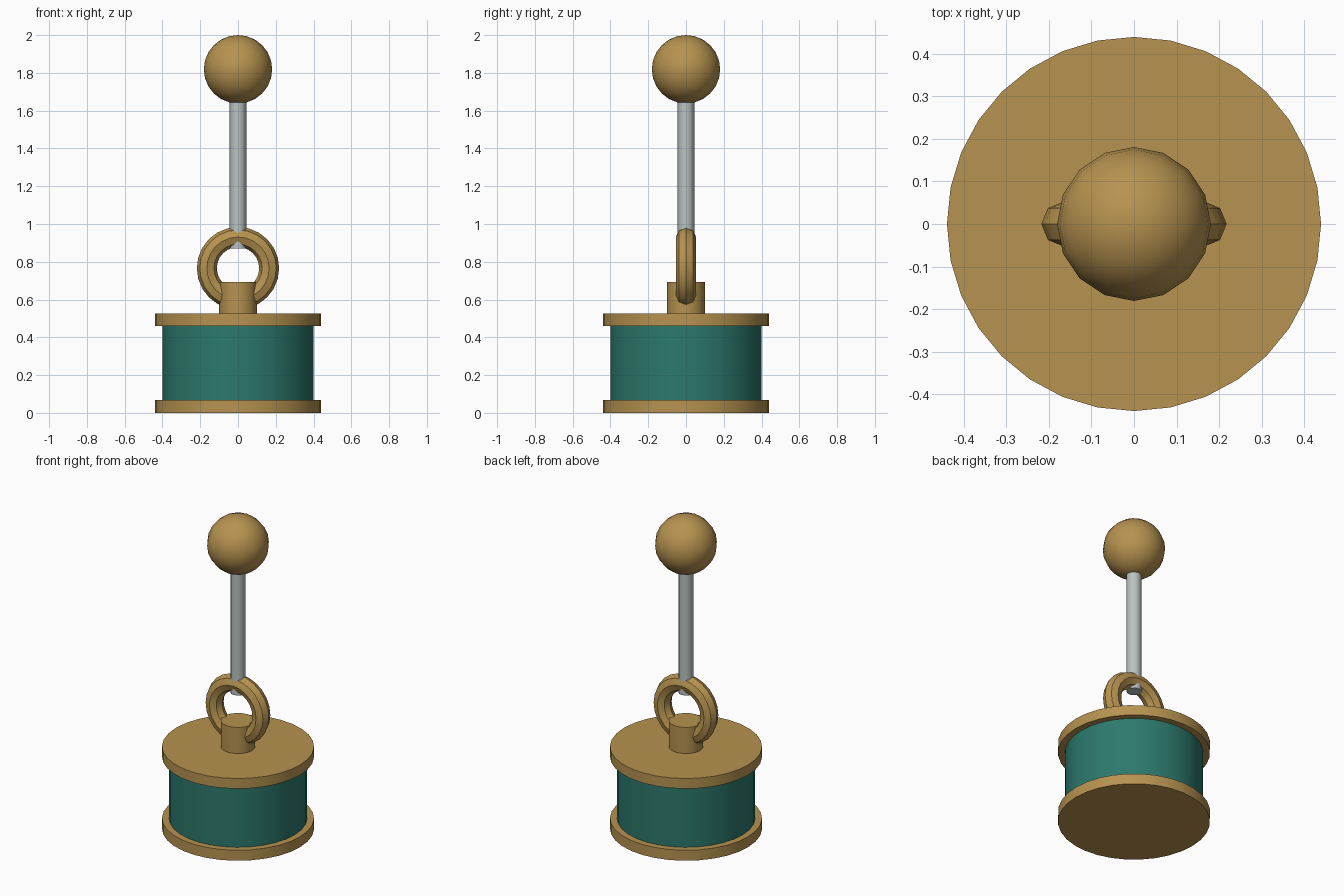
import bpy, math

if "Cube" in bpy.data.objects:
    bpy.data.objects.remove(bpy.data.objects["Cube"])


def material(name, rgb):
    m = bpy.data.materials.new(name)
    m.diffuse_color = (*rgb, 1)
    m.use_nodes = True
    m.node_tree.nodes["Principled BSDF"].inputs["Base Color"].default_value = m.diffuse_color
    return m


brass = material("brass", (0.47, 0.29, 0.08))
teal = material("teal", (0.025, 0.19, 0.15))
steel = material("steel", (0.48, 0.55, 0.53))


def finish(name, mat):
    ob = bpy.context.object
    ob.name = name
    ob.data.materials.append(mat)
    bpy.ops.object.shade_smooth_by_angle(angle=math.radians(40))


def cylinder(name, r, z0, z1, sides, mat):
    bpy.ops.mesh.primitive_cylinder_add(vertices=sides, radius=r, depth=z1 - z0,
                                        location=(0, 0, (z0 + z1) / 2))
    finish(name, mat)


# weight drum between two flanges
cylinder("bottom_flange", 0.44, 0.0, 0.067, 32, brass)
cylinder("drum", 0.40, 0.05, 0.48, 32, teal)
cylinder("top_flange", 0.44, 0.46, 0.525, 32, brass)

# neck and upright ring
cylinder("neck", 0.10, 0.51, 0.692, 16, brass)
bpy.ops.mesh.primitive_torus_add(major_radius=0.165, minor_radius=0.053,
                                 major_segments=24, minor_segments=8,
                                 location=(0, 0, 0.766), rotation=(math.pi / 2, 0, 0))
finish("ring", brass)

# rod and ball
cylinder("rod", 0.044, 0.87, 1.70, 12, steel)
bpy.ops.mesh.primitive_uv_sphere_add(segments=16, ring_count=12, radius=0.181,
                                     location=(0, 0, 1.819))
finish("ball", brass)
